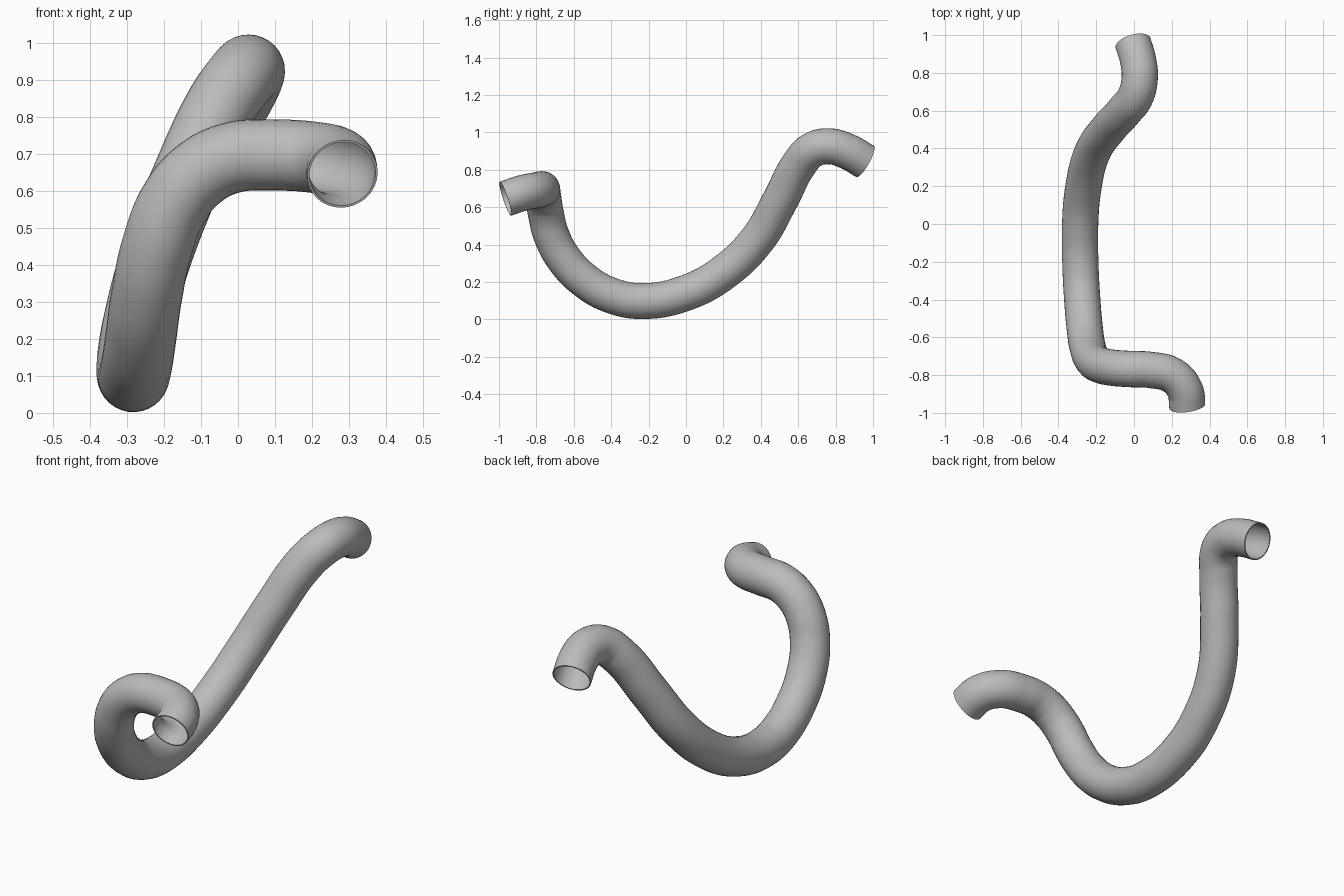
import bpy

cube = bpy.data.objects.get("Cube")
if cube:
    bpy.data.objects.remove(cube, do_unlink=True)

RADIUS = 0.096
WALL = 0.006

# Centre line of the hose, from the front mouth to the back mouth
PATH = [
    (0.282, -0.965, 0.645), (0.27, -0.88, 0.674), (0.205, -0.803, 0.69),
    (0.09, -0.773, 0.696), (-0.02, -0.768, 0.688), (-0.105, -0.762, 0.645),
    (-0.17, -0.75, 0.57), (-0.218, -0.72, 0.45), (-0.246, -0.65, 0.32),
    (-0.262, -0.54, 0.207), (-0.274, -0.4, 0.128), (-0.283, -0.23, 0.098),
    (-0.285, 0.0, 0.142), (-0.267, 0.2, 0.25), (-0.22, 0.38, 0.425),
    (-0.135, 0.505, 0.64), (-0.045, 0.605, 0.83), (0.01, 0.68, 0.908),
    (0.03, 0.77, 0.925), (0.022, 0.865, 0.897), (-0.005, 0.957, 0.845),
]

# Swept open tube
curve = bpy.data.curves.new("hose_path", "CURVE")
curve.dimensions = "3D"
curve.twist_mode = "MINIMUM"
curve.resolution_u = 8
curve.bevel_depth = RADIUS
curve.bevel_resolution = 14
spline = curve.splines.new("BEZIER")
spline.bezier_points.add(len(PATH) - 1)
for point, co in zip(spline.bezier_points, PATH):
    point.co = co
    point.handle_left_type = point.handle_right_type = "AUTO"

sweep = bpy.data.objects.new("hose_sweep", curve)
bpy.context.collection.objects.link(sweep)
bpy.context.view_layer.update()
graph = bpy.context.evaluated_depsgraph_get()
mesh = bpy.data.meshes.new_from_object(sweep.evaluated_get(graph))
bpy.data.objects.remove(sweep, do_unlink=True)

hose = bpy.data.objects.new("hose", mesh)
bpy.context.collection.objects.link(hose)

# Thin wall, kept inside the outer radius
wall = hose.modifiers.new("wall", "SOLIDIFY")
wall.thickness = WALL
wall.offset = -1

# Plain grey finish
grey = bpy.data.materials.new("grey")
grey.use_nodes = True
colour = (0.5, 0.5, 0.5, 1)
grey.diffuse_color = colour
grey.node_tree.nodes["Principled BSDF"].inputs["Base Color"].default_value = colour
mesh.materials.clear()
mesh.materials.append(grey)

# Smooth body with crisp rims
bpy.ops.object.select_all(action="DESELECT")
hose.select_set(True)
bpy.context.view_layer.objects.active = hose
bpy.ops.object.modifier_apply(modifier=wall.name)
bpy.ops.object.shade_smooth_by_angle()
